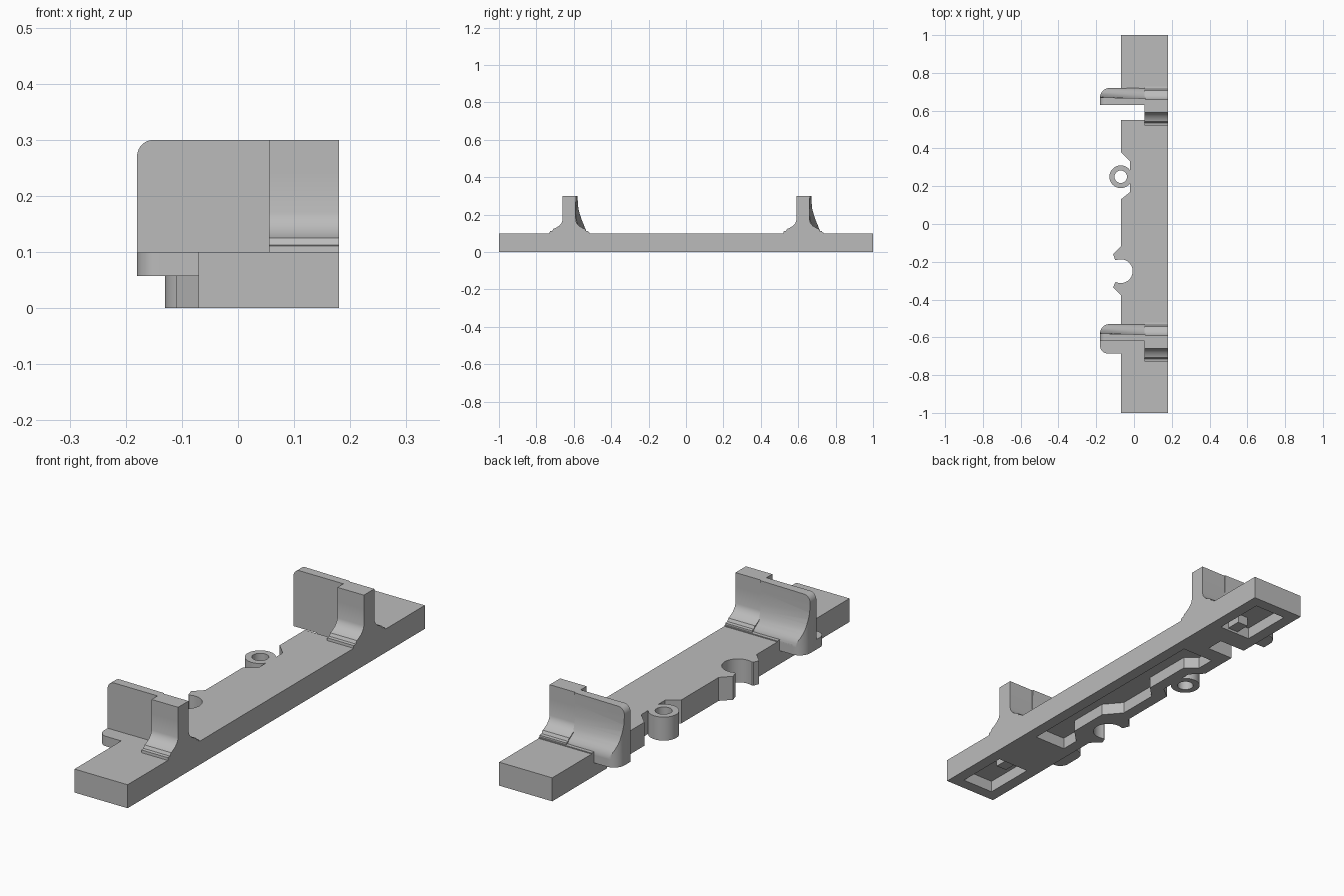
import bpy, bmesh, math
from mathutils import Vector

if "Cube" in bpy.data.objects:
    bpy.data.objects.remove(bpy.data.objects["Cube"])

grey = bpy.data.materials.new("plain_grey")
grey.use_nodes = True
grey.diffuse_color = (0.5, 0.5, 0.5, 1)
grey.node_tree.nodes["Principled BSDF"].inputs["Base Color"].default_value = (0.5, 0.5, 0.5, 1)


def loft(name, start, end):
    """Solid between two matching rings of 3D points."""
    bm = bmesh.new()
    a = [bm.verts.new(p) for p in start]
    b = [bm.verts.new(p) for p in end]
    bm.faces.new(a)
    bm.faces.new(b[::-1])
    for i in range(len(a)):
        j = (i + 1) % len(a)
        bm.faces.new((a[i], b[i], b[j], a[j]))
    bmesh.ops.recalc_face_normals(bm, faces=bm.faces)
    mesh = bpy.data.meshes.new(name)
    bm.to_mesh(mesh)
    bm.free()
    mesh.materials.append(grey)
    obj = bpy.data.objects.new(name, mesh)
    bpy.context.collection.objects.link(obj)
    return obj


def slab(name, outline, z0, z1):
    return loft(name, [(x, y, z0) for x, y in outline], [(x, y, z1) for x, y in outline])


def rect(x0, x1, y0, y1):
    return [(x0, y0), (x1, y0), (x1, y1), (x0, y1)]


def arc(cx, cy, r, a0, a1, n=24):
    return [(cx + r * math.cos(math.radians(a0 + (a1 - a0) * i / n)),
             cy + r * math.sin(math.radians(a0 + (a1 - a0) * i / n))) for i in range(n + 1)]


def combine(obj, tool, operation="DIFFERENCE"):
    """Apply a boolean and drop the tool."""
    mod = obj.modifiers.new("cut", "BOOLEAN")
    mod.operation, mod.object, mod.solver = operation, tool, "EXACT"
    graph = bpy.context.evaluated_depsgraph_get()
    mesh = bpy.data.meshes.new_from_object(obj.evaluated_get(graph))
    obj.modifiers.clear()
    obj.data = mesh
    bpy.data.objects.remove(tool)


def smooth(obj):
    bpy.ops.object.select_all(action="DESELECT")
    obj.select_set(True)
    bpy.context.view_layer.objects.active = obj
    bpy.ops.object.shade_smooth_by_angle(angle=math.radians(30))


# Bar with clip recess, ring recess and rear notch
outline = [(.18, -1), (.18, 1), (-.07, 1), (-.07, .63), (.055, .63), (.055, .55),
           (-.07, .55), (-.07, .38), (-.02, .33), (-.02, .17), (-.07, .13),
           (-.07, -.12), (-.11, -.16), (-.1, -.19)]
outline += arc(-.07, -.25, .063, 114, -114)
outline += [(-.1, -.31), (-.11, -.335), (-.07, -.375), (-.07, -1)]
bar = slab("base_bar", outline, 0, .1)

# Hollows under the bar
middle = [(.13, -.48), (.13, .48), (-.02, .48), (-.02, .4), (.03, .36), (.03, .14),
          (-.02, .09), (-.02, -.09), (.04, -.16), (.04, -.34), (-.02, -.4), (-.02, -.48)]
for hollow in (middle, rect(-.02, .13, .72, .95), rect(-.02, .13, -.95, -.72)):
    combine(bar, slab("hollow_cutter", hollow, -.05, .05))
smooth(bar)
for y in (-.75, .75):
    slab("inner_stub", rect(.04, .09, y - .035, y + .035), .01, .06)

# Screw ring
ring = slab("screw_ring", arc(-.07, .25, .06, 0, 352.5, 47), 0, .1)
combine(ring, slab("hole_cutter", arc(-.07, .25, .033, 0, 352.5, 47), -.05, .15))
smooth(ring)

# Half profile of the upright foot: distance from the centre, height
flare = [(.035, .3), (.035, .24), (.035, .17), (.04, .155), (.053, .14), (.075, .127),
         (.083, .125), (.09, .113), (.103, .111), (.105, .09)]
scoop = [(.04, .3), (.037, .25), (.036, .2), (.039, .17), (.045, .15), (.055, .135),
         (.07, .125), (.085, .115), (.095, .1), (.095, .09)]
tip = [(.045, .3), (.047, .26), (.05, .23), (.057, .205), (.064, .185), (.071, .165),
       (.08, .145), (.088, .125), (.095, .1), (.095, .09)]

for label, c, ledge_front in (("front", -.625, -.06), ("rear", .625, .005)):
    # Thick upright with flared feet on both sides
    foot = [(-u, z) for u, z in reversed(flare)] + flare
    upright = loft(label + "_upright", [(.055, c + u, z) for u, z in foot],
                   [(.18, c + u, z) for u, z in foot])
    smooth(upright)

    # Thin plate, scooped at the back and widening toward its tip
    def section(x, back):
        return [(x, c + .005, .09), (x, c + .005, .3)] + [(x, c + u, z) for u, z in back]
    plate = loft(label + "_plate", section(.06, scoop), section(-.18, tip))
    corner = [(.1, .05), (.1, .3)] + arc(-.15, .27, .03, 90, 180, 10) + [(-.18, .05)]
    combine(plate, loft("corner_cutter", [(x, c - .3, z) for x, z in corner],
                        [(x, c + .3, z) for x, z in corner]), "INTERSECT")
    footprint = [(.1, c - .2), (.1, c + .095)] + arc(-.13, c + .045, .05, 90, 180, 10) + [(-.18, c - .2)]
    combine(plate, slab("footprint_cutter", footprint, 0, .5), "INTERSECT")
    smooth(plate)

    # Ledge below the plate
    shape = [(0, c + ledge_front), (0, c + .095)] + arc(-.13, c + .045, .05, 90, 180, 10)
    if label == "front":
        shape += arc(-.14, c + ledge_front + .04, .04, 180, 270, 10)
    else:
        shape += [(-.18, c + ledge_front)]
    smooth(slab(label + "_ledge", shape, .057, .0995))

    # Low lip behind the foot
    slab(label + "_lip", rect(-.07, .18, c + .09, c + .11), .09, .104)
